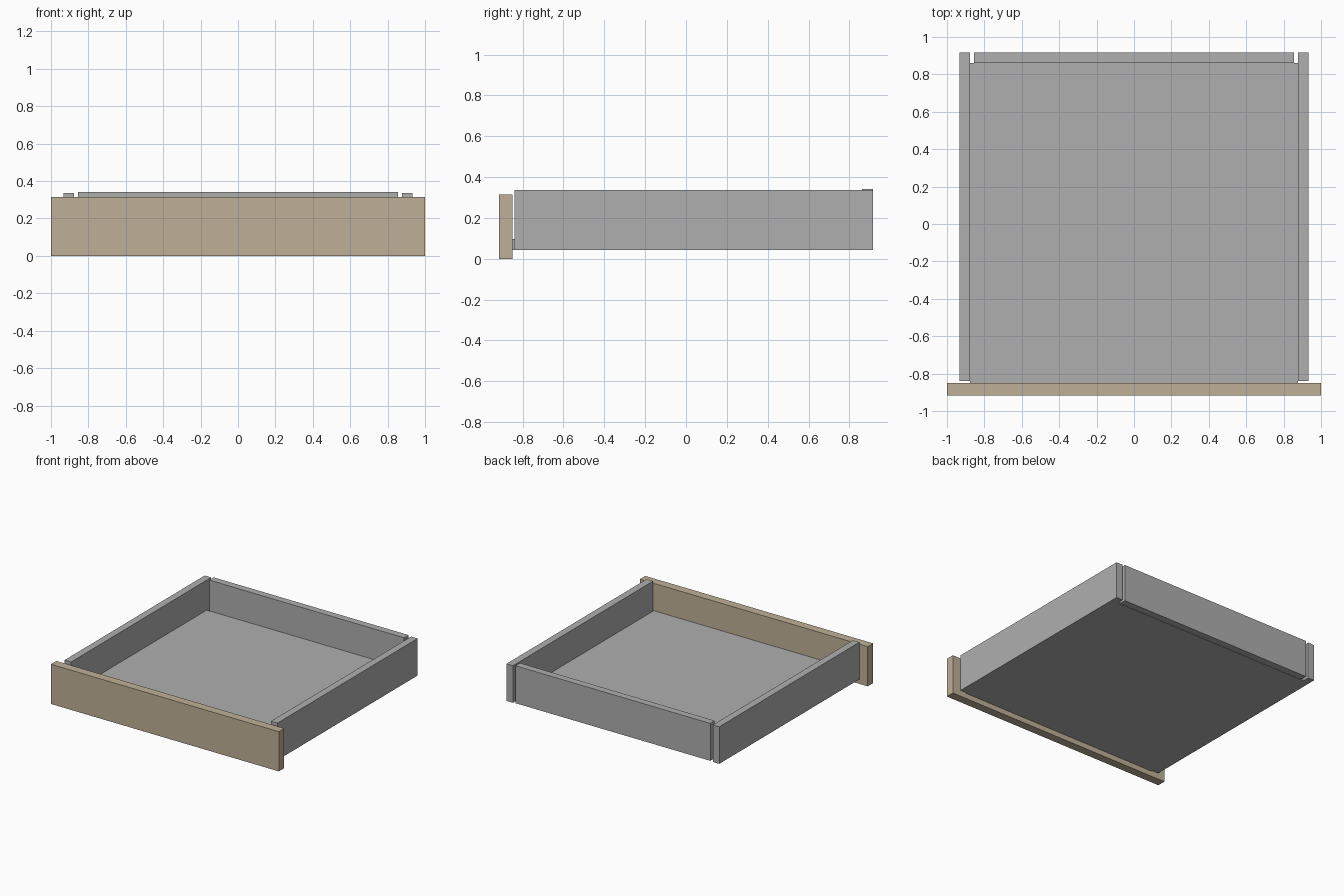
import bpy

if "Cube" in bpy.data.objects:
    bpy.data.objects.remove(bpy.data.objects["Cube"])


def material(name, rgb):
    m = bpy.data.materials.new(name)
    m.diffuse_color = (*rgb, 1.0)
    m.use_nodes = True
    m.node_tree.nodes["Principled BSDF"].inputs["Base Color"].default_value = m.diffuse_color
    return m


GREY = material("grey_board", (0.43, 0.43, 0.43))
WOOD = material("light_wood", (0.52, 0.434, 0.31))


def box(name, lo, hi, mat):
    """Flat-sided board between two opposite corners."""
    bpy.ops.mesh.primitive_cube_add(size=1)
    ob = bpy.context.object
    ob.name = name
    ob.location = [(a + b) / 2 for a, b in zip(lo, hi)]
    ob.scale = [b - a for a, b in zip(lo, hi)]
    bpy.ops.object.transform_apply(location=True, rotation=True, scale=True)
    ob.data.materials.append(mat)
    return ob


# Wooden drawer front
box("drawer_front", (-1.0, -0.917, 0.0), (1.0, -0.849, 0.315), WOOD)

# Bottom board, between the sides
box("drawer_bottom", (-0.877, -0.849, 0.042), (0.877, 0.861, 0.098), GREY)

# Back board, slightly narrower than the gap between the sides
box("drawer_back", (-0.855, 0.861, 0.045), (0.855, 0.917, 0.342), GREY)

# Side boards
for label, s in (("left", -1), ("right", 1)):
    x0, x1 = sorted((s * 0.877, s * 0.934))
    box(label + "_side", (x0, -0.84, 0.042), (x1, 0.917, 0.336), GREY)
